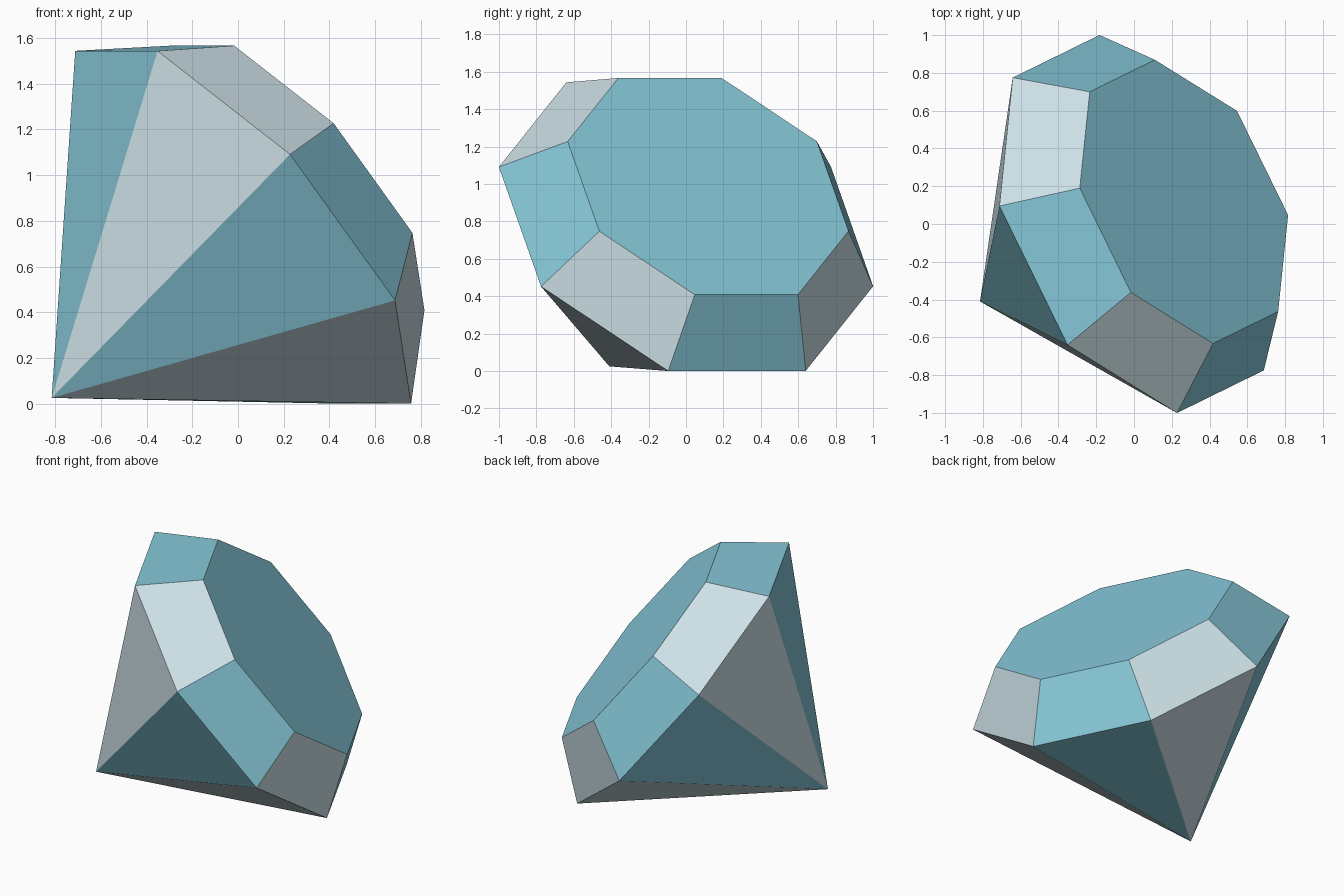
import bpy, bmesh, math
from mathutils import Vector

if "Cube" in bpy.data.objects:
    bpy.data.objects.remove(bpy.data.objects["Cube"])

SIDES = 8
GIRDLE_R, TABLE_R = 1.07, 0.803
CROWN_H, PAVILION_H = 0.345, 1.195


def material(name, rgb):
    m = bpy.data.materials.new(name)
    m.diffuse_color = (*rgb, 1.0)
    m.use_nodes = True
    m.node_tree.nodes["Principled BSDF"].inputs["Base Color"].default_value = m.diffuse_color
    return m


# tilted frame of the gem: axis points out of the flat table
centre = Vector((0.0225, 0.0, 0.777))
axis = Vector((0.701, 0.343, 0.625)).normalized()
u = Vector((-0.2075, 1.0, -0.321))
u = (u - axis * u.dot(axis)).normalized()
v = axis.cross(u)

bm = bmesh.new()


def ring(radius, height):
    pts = []
    for i in range(SIDES):
        a = math.tau * i / SIDES
        pts.append(bm.verts.new(centre + axis * height
                                + (u * math.cos(a) + v * math.sin(a)) * radius))
    return pts


girdle = ring(GIRDLE_R, 0.0)
table = ring(TABLE_R, CROWN_H)
tip = bm.verts.new(centre - axis * PAVILION_H)

# table, then crown and pavilion facets in alternating colours
bm.faces.new(table).material_index = 0
for i in range(SIDES):
    j = (i + 1) % SIDES
    crown = bm.faces.new((girdle[i], girdle[j], table[j], table[i]))
    pavilion = bm.faces.new((girdle[j], girdle[i], tip))
    crown.material_index = pavilion.material_index = i % 2

# rest the gem on the ground
low = min(p.co.z for p in bm.verts)
bmesh.ops.translate(bm, verts=bm.verts[:], vec=(0, 0, -low))
bmesh.ops.recalc_face_normals(bm, faces=bm.faces[:])

mesh = bpy.data.meshes.new("gem")
bm.to_mesh(mesh)
bm.free()
mesh.materials.append(material("gem teal", (0.242, 0.578, 0.694)))
mesh.materials.append(material("gem pale grey", (0.604, 0.745, 0.791)))
gem = bpy.data.objects.new("cut_gem", mesh)
bpy.context.collection.objects.link(gem)
